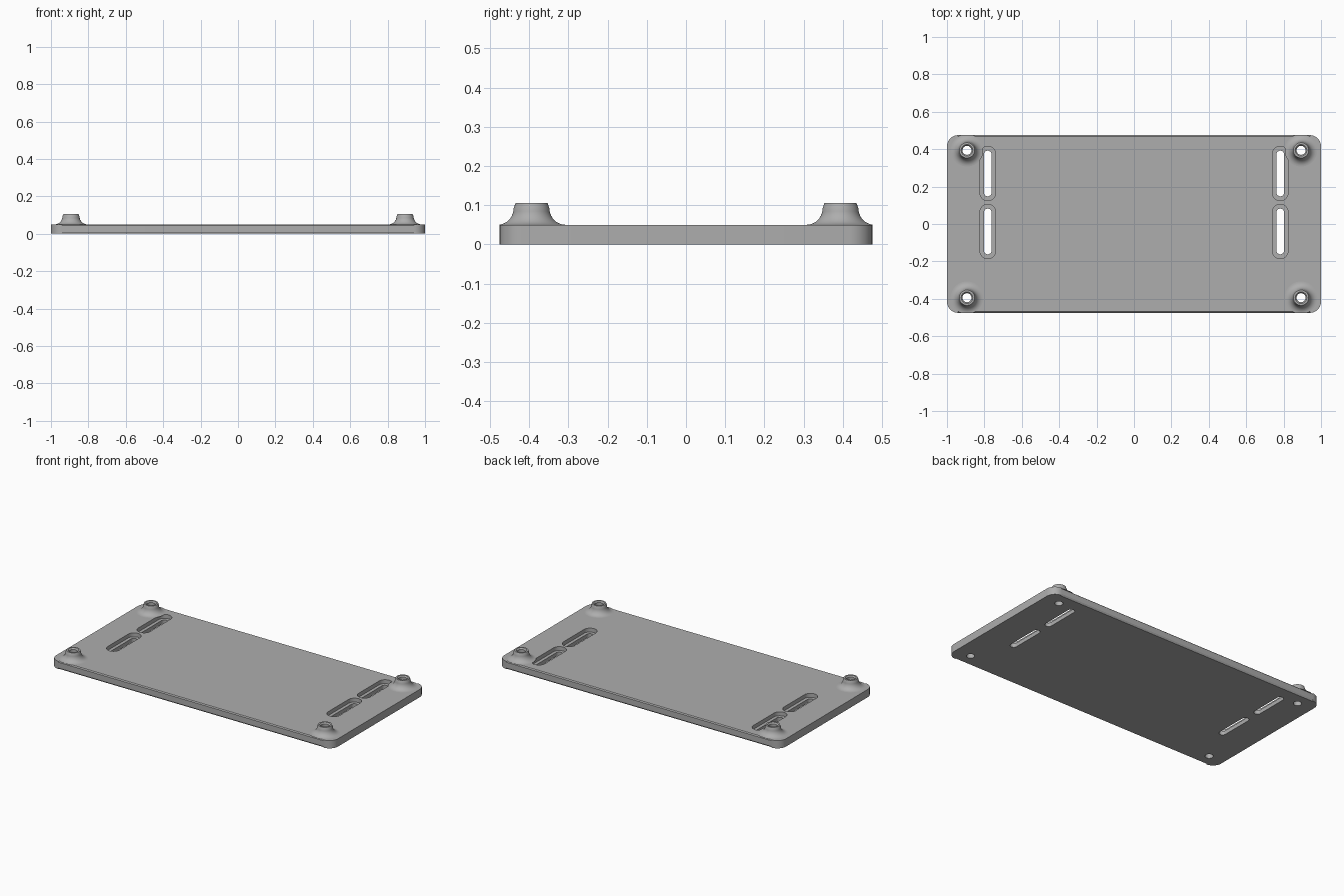
import bpy, bmesh
from math import cos, sin, pi, radians
from mathutils import Matrix

if "Cube" in bpy.data.objects:
    bpy.data.objects.remove(bpy.data.objects["Cube"])

HALF_X, HALF_Y, THICK, TOP = 1.0, 0.475, 0.05, 0.105

grey = bpy.data.materials.new("plain grey")
grey.use_nodes = True
grey.diffuse_color = (0.42, 0.42, 0.42, 1)
grey.node_tree.nodes["Principled BSDF"].inputs["Base Color"].default_value = grey.diffuse_color


def finish(name, bm):
    bmesh.ops.recalc_face_normals(bm, faces=bm.faces)
    mesh = bpy.data.meshes.new(name)
    bm.to_mesh(mesh)
    bm.free()
    mesh.materials.append(grey)
    obj = bpy.data.objects.new(name, mesh)
    bpy.context.collection.objects.link(obj)
    return obj


def prism(name, points, low, high, turn=None):
    bm = bmesh.new()
    face = bm.faces.new([bm.verts.new((x, y, low)) for x, y in points])
    new = bmesh.ops.extrude_face_region(bm, geom=[face])["geom"]
    verts = [v for v in new if isinstance(v, bmesh.types.BMVert)]
    bmesh.ops.translate(bm, vec=(0, 0, high - low), verts=verts)
    if turn:
        bmesh.ops.transform(bm, matrix=turn, verts=bm.verts)
    return finish(name, bm)


def rounded(hx, hy, r, cx=0, cy=0, n=10):
    """Outline of a rounded rectangle."""
    pts = []
    for q, (sx, sy) in enumerate([(1, 1), (-1, 1), (-1, -1), (1, -1)]):
        for i in range(n + 1):
            a = (q + i / n) * pi / 2
            p = (cx + sx * (hx - r) + r * cos(a), cy + sy * (hy - r) + r * sin(a))
            if not pts or abs(p[0] - pts[-1][0]) + abs(p[1] - pts[-1][1]) > 1e-5:
                pts.append(p)
    if abs(pts[0][0] - pts[-1][0]) + abs(pts[0][1] - pts[-1][1]) < 1e-5:
        pts.pop()
    return pts


def lathe(name, profile, cx, cy, n=40):
    """Closed solid of revolution from (radius, height) points."""
    bm = bmesh.new()
    rings = [[bm.verts.new((cx + r * cos(2 * pi * i / n), cy + r * sin(2 * pi * i / n), z))
              for i in range(n)] for r, z in profile]
    for a, b in zip(rings, rings[1:]):
        for i in range(n):
            j = (i + 1) % n
            bm.faces.new((a[i], a[j], b[j], b[i]))
    bm.faces.new(rings[0])
    bm.faces.new(rings[-1])
    return finish(name, bm)


def boolean(obj, cutter, operation="DIFFERENCE"):
    mod = obj.modifiers.new("cut", "BOOLEAN")
    mod.operation, mod.object, mod.solver = operation, cutter, "EXACT"
    bpy.context.view_layer.objects.active = obj
    bpy.ops.object.modifier_apply(modifier=mod.name)
    bpy.data.objects.remove(cutter)


def smooth(obj):
    bpy.ops.object.select_all(action="DESELECT")
    obj.select_set(True)
    bpy.context.view_layer.objects.active = obj
    bpy.ops.object.shade_smooth_by_angle(angle=radians(30))


# Plate with rounded corners
plate = prism("base_plate", rounded(HALF_X, HALF_Y, 0.06), 0, THICK)

# Fine chamfers along the straight long edges
along_x = Matrix(((0, 0, 1, 0), (1, 0, 0, 0), (0, 1, 0, 0), (0, 0, 0, 1)))
for s in (-1, 1):
    for z, dz in ((0, 0.01), (THICK, -0.006)):
        y, e = s * HALF_Y, 0.002
        wedge = [(y - s * 0.006, z), (y, z + dz), (y + s * e, z + dz),
                 (y + s * e, z - dz / 2), (y - s * 0.006, z - dz / 2)]
        boolean(plate, prism("chamfer_cutter", wedge, -0.94, 0.94, along_x))

# Slots with a wider recess in the top
for x in (-0.782, 0.782):
    for y in (0.27, -0.04):
        boolean(plate, prism("recess_cutter", rounded(0.042, 0.145, 0.042, x, y), 0.025, 0.1))
        boolean(plate, prism("slot_cutter", rounded(0.021, 0.122, 0.021, x, y), -0.1, 0.1))

# Flared standoffs trimmed to the plate outline, with screw holes right through
flare = [(0.087 - 0.041 * sin(a), THICK + 0.041 * (1 - cos(a)))
         for a in (i * pi / 2 / 10 for i in range(11))]
boss = flare + [(0.042, TOP - 0.003), (0.041, TOP)]
hole = [(0.024, -0.1), (0.024, TOP - 0.008), (0.031, TOP), (0.031, TOP + 0.1)]
for sx, side in ((-1, "right"), (1, "left")):
    for sy, end in ((-1, "front"), (1, "back")):
        x, y = sx * 0.893, sy * 0.394
        post = lathe(f"standoff_{end}_{side}", boss, x, y)
        trim = prism("trim_cutter", rounded(HALF_X, HALF_Y, 0.06), -0.1, 0.2)
        boolean(post, trim, "INTERSECT")
        boolean(post, lathe("hole_cutter", hole, x, y))
        boolean(plate, lathe("hole_cutter", hole, x, y))
        smooth(post)

smooth(plate)
